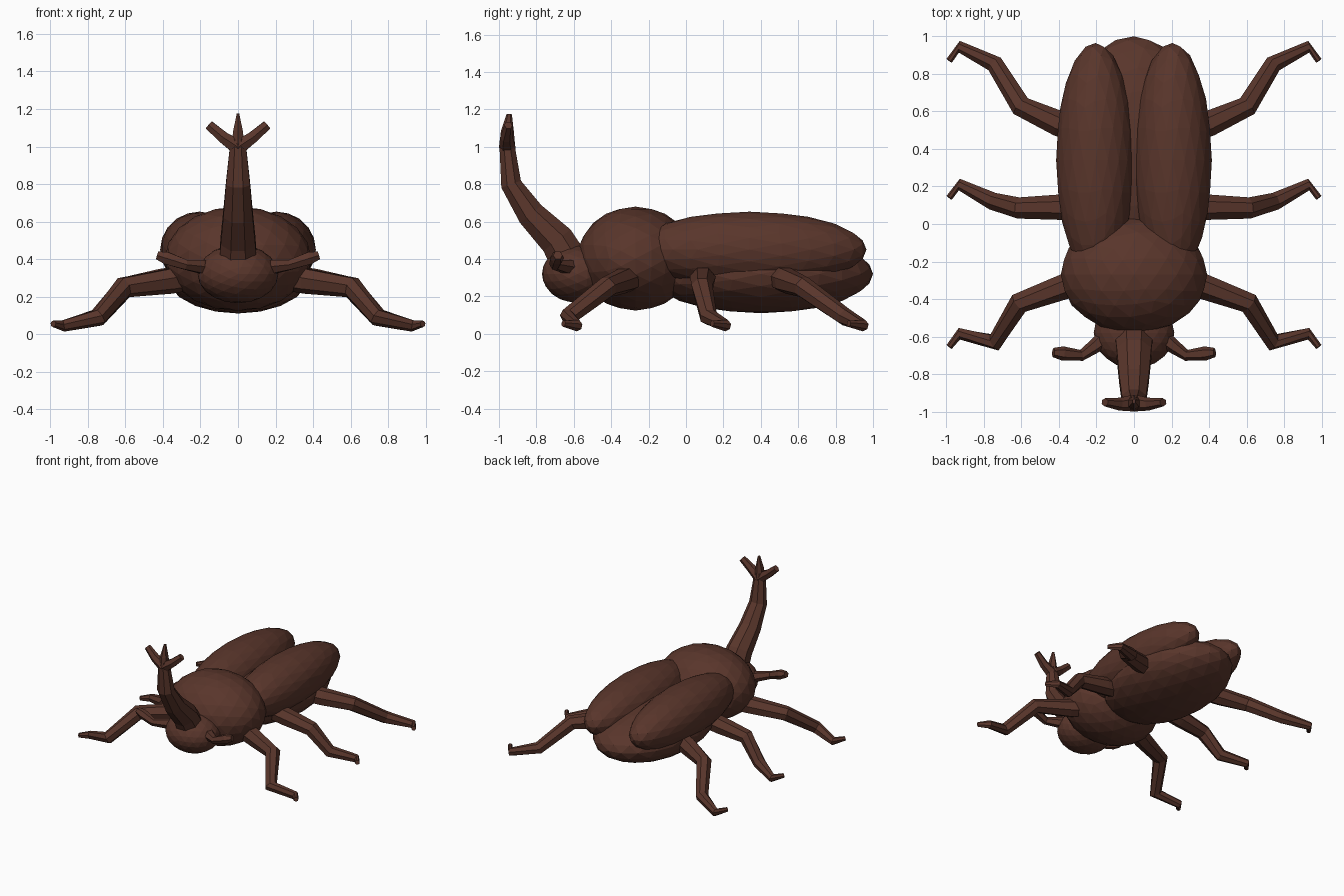
import bpy, bmesh, math
from mathutils import Vector, Matrix

if "Cube" in bpy.data.objects:
    bpy.data.objects.remove(bpy.data.objects["Cube"])

mat = bpy.data.materials.new("dark_brown")
mat.diffuse_color = (0.10, 0.036, 0.024, 1)
mat.use_nodes = True
mat.node_tree.nodes["Principled BSDF"].inputs["Base Color"].default_value = mat.diffuse_color


def finish(bm, name):
    bmesh.ops.recalc_face_normals(bm, faces=bm.faces)
    me = bpy.data.meshes.new(name)
    bm.to_mesh(me)
    bm.free()
    me.materials.append(mat)
    ob = bpy.data.objects.new(name, me)
    bpy.context.collection.objects.link(ob)
    return ob


def blob(name, centre, radii, detail=3):
    bm = bmesh.new()
    # turn the sphere so its pole points along the body
    bmesh.ops.create_icosphere(bm, subdivisions=detail, radius=1.0,
                               matrix=Matrix.Rotation(math.pi / 2, 4, 'X'))
    bmesh.ops.scale(bm, vec=radii, verts=bm.verts)
    bmesh.ops.translate(bm, vec=centre, verts=bm.verts)
    return finish(bm, name)


def tube(name, points, widths, depths=None, sides=8, side_axis=(1, 0, 0)):
    """Faceted tapering tube; widths run along side_axis, depths across it."""
    depths = depths or widths
    pts = [Vector(p) for p in points]
    bm = bmesh.new()
    rings = []
    for i, p in enumerate(pts):
        t = (pts[min(i + 1, len(pts) - 1)] - pts[max(i - 1, 0)]).normalized()
        s = Vector(side_axis)
        s = (s - t * s.dot(t)).normalized()
        n = t.cross(s)
        rings.append([bm.verts.new(p + s * widths[i] * math.cos(a) + n * depths[i] * math.sin(a))
                      for a in (2 * math.pi * (k + 0.5) / sides for k in range(sides))])
    for r0, r1 in zip(rings, rings[1:]):
        for k in range(sides):
            j = (k + 1) % sides
            bm.faces.new((r0[k], r0[j], r1[j], r1[k]))
    bm.faces.new(rings[0])
    bm.faces.new(rings[-1])
    return finish(bm, name)


# Body
blob("abdomen", (0, 0.40, 0.32), (0.385, 0.60, 0.21))
blob("thorax", (0, -0.27, 0.402), (0.39, 0.312, 0.278))
blob("head", (0, -0.58, 0.32), (0.215, 0.19, 0.155))

# Curved horn with a three-pronged tip
tube("horn",
     [(0, -0.62, 0.38), (0, -0.69, 0.50), (0, -0.83, 0.64), (0, -0.935, 0.80), (0, -0.955, 0.99), (0, -0.955, 1.04)],
     [0.11, 0.10, 0.085, 0.07, 0.048, 0.04], [0.11, 0.10, 0.08, 0.06, 0.045, 0.035])
tube("horn_middle_prong", [(0, -0.955, 1.0), (0, -0.955, 1.08), (0, -0.945, 1.175)],
     [0.042, 0.03, 0.008], [0.042, 0.035, 0.014], 6)

# Legs seen from above: (x, y) of each joint, heights and thickness shared
legs = {
    "front": [(0.27, -0.29), (0.36, -0.33), (0.61, -0.42), (0.74, -0.63), (0.93, -0.585), (0.985, -0.655)],
    "middle": [(0.28, 0.09), (0.38, 0.09), (0.61, 0.085), (0.75, 0.12), (0.93, 0.21), (0.985, 0.14)],
    "rear": [(0.30, 0.50), (0.40, 0.535), (0.60, 0.625), (0.74, 0.85), (0.93, 0.945), (0.985, 0.87)],
}
heights = [0.30, 0.285, 0.25, 0.09, 0.045, 0.055]
thick = [0.07, 0.07, 0.058, 0.048, 0.032, 0.018]

for side, s in (("left", 1), ("right", -1)):
    # Wing case
    blob(f"{side}_wing_case", (s * 0.205, 0.34, 0.45), (0.21, 0.625, 0.203))
    for name, xy in legs.items():
        tube(f"{side}_{name}_leg", [(s * x, y, z) for (x, y), z in zip(xy, heights)],
             thick, None, 7, (0, 0, 1))
    # Antenna with a thicker end
    tube(f"{side}_antenna",
         [(s * 0.13, -0.58, 0.35), (s * 0.20, -0.645, 0.36), (s * 0.28, -0.70, 0.37),
          (s * 0.38, -0.69, 0.405), (s * 0.43, -0.685, 0.42)],
         [0.045, 0.04, 0.03, 0.038, 0.025], None, 6, (0, 0, 1))
    # Outer horn prong
    tube(f"{side}_horn_prong",
         [(0, -0.955, 0.995), (s * 0.08, -0.96, 1.05), (s * 0.155, -0.95, 1.115)],
         [0.045, 0.035, 0.028], [0.045, 0.034, 0.022], 6, (0, 0, 1))
